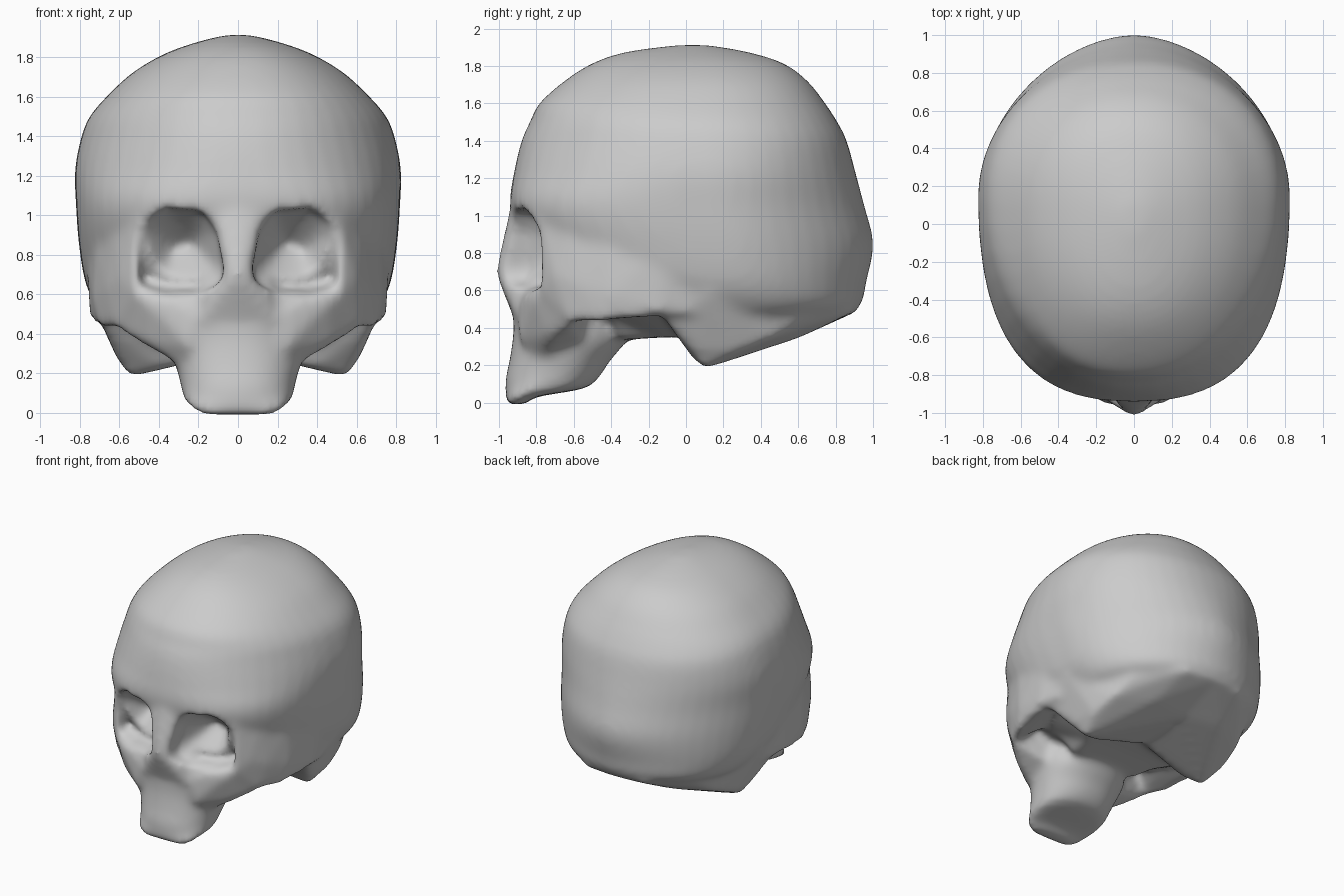
import bpy
import bmesh
import math
from mathutils import Vector

if "Cube" in bpy.data.objects:
    bpy.data.objects.remove(bpy.data.objects["Cube"], do_unlink=True)


def power(value, exponent):
    return math.copysign(abs(value) ** exponent, value)


def refine(rows, steps=4):
    """Smoothly interpolated copies of the section rows."""
    pts = [Vector(r) for r in rows]
    out = []
    for i in range(len(pts) - 1):
        p0, p1 = pts[max(i - 1, 0)], pts[i]
        p2, p3 = pts[i + 1], pts[min(i + 2, len(pts) - 1)]
        for k in range(steps):
            t = k / steps
            out.append(p1 + ((p2 - p0) * t + (2 * p0 - 5 * p1 + 4 * p2 - p3) * t * t
                             + (3 * p1 - p0 - 3 * p2 + p3) * t ** 3) / 2)
    return out + [pts[-1]]


def loft(bm, rows, wide_at, segments=48):
    """Stack sections: (z, front y, back y, half width, front and back squareness)."""
    rings = []
    for z, front, back, half, front_power, back_power in refine(rows):
        wide = front + (back - front) * wide_at
        ring = []
        for k in range(segments):
            a = math.tau * k / segments
            c, s = math.cos(a), math.sin(a)
            e = 2 / (back_power if s > 0 else front_power)
            reach = back - wide if s > 0 else wide - front
            ring.append(bm.verts.new((half * power(c, e), wide + reach * power(s, e), z)))
        rings.append(ring)
    for low, high in zip(rings, rings[1:]):
        for k in range(segments):
            n = (k + 1) % segments
            bm.faces.new((low[k], low[n], high[n], high[k]))
    bm.faces.new(rings[0][::-1])
    bm.faces.new(rings[-1])


def hull_pair(bm, points):
    """A faceted lump on the left side and its mirror on the right."""
    for side in (1, -1):
        verts = [bm.verts.new((side * x, y, z)) for x, y, z in points]
        bmesh.ops.convex_hull(bm, input=verts)


def make_object(name, bm):
    bmesh.ops.recalc_face_normals(bm, faces=bm.faces[:])
    mesh = bpy.data.meshes.new(name)
    bm.to_mesh(mesh)
    bm.free()
    obj = bpy.data.objects.new(name, mesh)
    bpy.context.collection.objects.link(obj)
    return obj


body = bmesh.new()

# Braincase
loft(body, [
    (.35, -.3, .5, .42, 2.2, 2), (.45, -.5, .8, .61, 2.2, 2), (.52, -.64, .93, .7, 2.2, 2),
    (.65, -.76, .965, .77, 2.4, 1.9), (.85, -.87, 1.003, .805, 2.6, 1.78),
    (1.05, -.94, .955, .82, 2.6, 1.87), (1.23, -.92, .907, .825, 2.25, 2),
    (1.4, -.88, .86, .792, 2.1, 2.12), (1.5, -.835, .81, .75, 2.15, 2.12),
    (1.6, -.785, .745, .665, 2.2, 2.12), (1.72, -.65, .65, .535, 2.2, 2.1),
    (1.815, -.5, .52, .375, 2.2, 2.1), (1.875, -.32, .33, .21, 2.1, 2),
    (1.912, -.05, .12, .06, 2, 2),
], .58)

# Upper jaw
loft(body, [
    (-.01, -.965, -.86, .18, 2.2, 2.2), (.03, -.965, -.8, .25, 2.2, 2.2),
    (.075, -.965, -.55, .28, 2.2, 2.2), (.13, -.965, -.47, .287, 2.2, 2.2),
    (.22, -.945, -.41, .31, 2.2, 2.2), (.35, -.925, -.32, .34, 2.3, 2.2),
    (.5, -.92, -.4, .36, 2.4, 2.2), (.62, -.9, -.5, .36, 2.4, 2.2),
], .5)

# Nose bridge
hull_pair(body, [
    (0, -1.02, .7), (.05, -1, .69), (.07, -.95, .85), (.19, -.91, .46), (0, -.925, .46),
    (0, -.95, .85), (0, -.945, 1.02), (.1, -.93, 1.02), (.17, -.8, .6), (.15, -.8, .97),
    (0, -.7, .5), (0, -.7, 1),
])

# Cheekbones
hull_pair(body, [
    (.2, -.905, .5), (.24, -.9, .33), (.3, -.78, .24), (.47, -.74, .36), (.62, -.61, .43),
    (.46, -.82, .56), (.57, -.73, .66), (.3, -.55, .32), (.3, -.875, .57), (.4, -.5, .7),
])

# Cheek arches, running from the outer socket rim to the ear
hull_pair(body, [
    (.62, -.62, .43), (.51, -.79, .6), (.515, -.79, .78), (.51, -.8, .97), (.6, -.71, .68),
    (.67, -.58, .63), (.7, -.45, .435), (.735, -.4, .58), (.75, -.15, .48), (.77, -.1, .85),
    (.72, -.42, .85), (.5, -.4, .48), (.45, -.5, .95), (.63, -.62, .95), (.72, .05, .48),
])

# Rear base and bony points behind the ears
hull_pair(body, [
    (.545, .1, .18), (.39, .04, .23), (.62, .06, .29), (.605, .27, .275), (.58, .445, .34),
    (.755, .14, .6), (.7, -.14, .475), (.6, -.02, .34), (.3, .6, .345), (.53, .62, .45),
    (.25, .9, .49), (0, .1, .31), (0, .55, .34), (0, .92, .49), (0, .5, .6),
])

# Front base behind the jaw
hull_pair(body, [
    (0, -.02, .355), (.35, -.02, .355), (0, -.35, .335), (.27, -.35, .335),
    (.42, -.4, .5), (.46, .05, .46), (0, 0, .6), (0, -.5, .5),
])

skull = make_object("skull", body)

# Eye socket cutters: a rounded outline narrowing to a point inside
cutters = bmesh.new()
rim = [(.18, 1.02), (.36, 1.035), (.45, .98), (.48, .9), (.45, .69),
       (.36, .6), (.2, .605), (.09, .655), (.07, .72), (.11, .92)]
socket = [(x, y, z) for x, z in rim for y in (-1.2, -.87 + .18 * x)]
hull_pair(cutters, socket + [(.24, -.59, .86), (.32, -.59, .83)])
eye_sockets = make_object("eye_sockets", cutters)
eye_sockets.hide_render = True


# Fuse the parts, carve the sockets and soften the joins
def fuse(size):
    mod = skull.modifiers.new("Fuse", 'REMESH')
    mod.mode = 'VOXEL'
    mod.voxel_size = size


fuse(.022)
carve = skull.modifiers.new("Carve", 'BOOLEAN')
carve.operation = 'DIFFERENCE'
carve.object = eye_sockets
fuse(.022)
soften = skull.modifiers.new("Soften", 'SMOOTH')
soften.factor = .5
soften.iterations = 12

graph = bpy.context.evaluated_depsgraph_get()
baked = bpy.data.meshes.new_from_object(skull.evaluated_get(graph))
skull.modifiers.clear()
skull.data = baked
baked.name = "skull"
bpy.data.objects.remove(eye_sockets, do_unlink=True)
for face in baked.polygons:
    face.use_smooth = True

# Bone colour
bone = bpy.data.materials.new("grey bone")
bone.use_nodes = True
grey = (.6, .6, .6, 1)
bone.diffuse_color = grey
bone.node_tree.nodes["Principled BSDF"].inputs["Base Color"].default_value = grey
baked.materials.clear()
baked.materials.append(bone)
